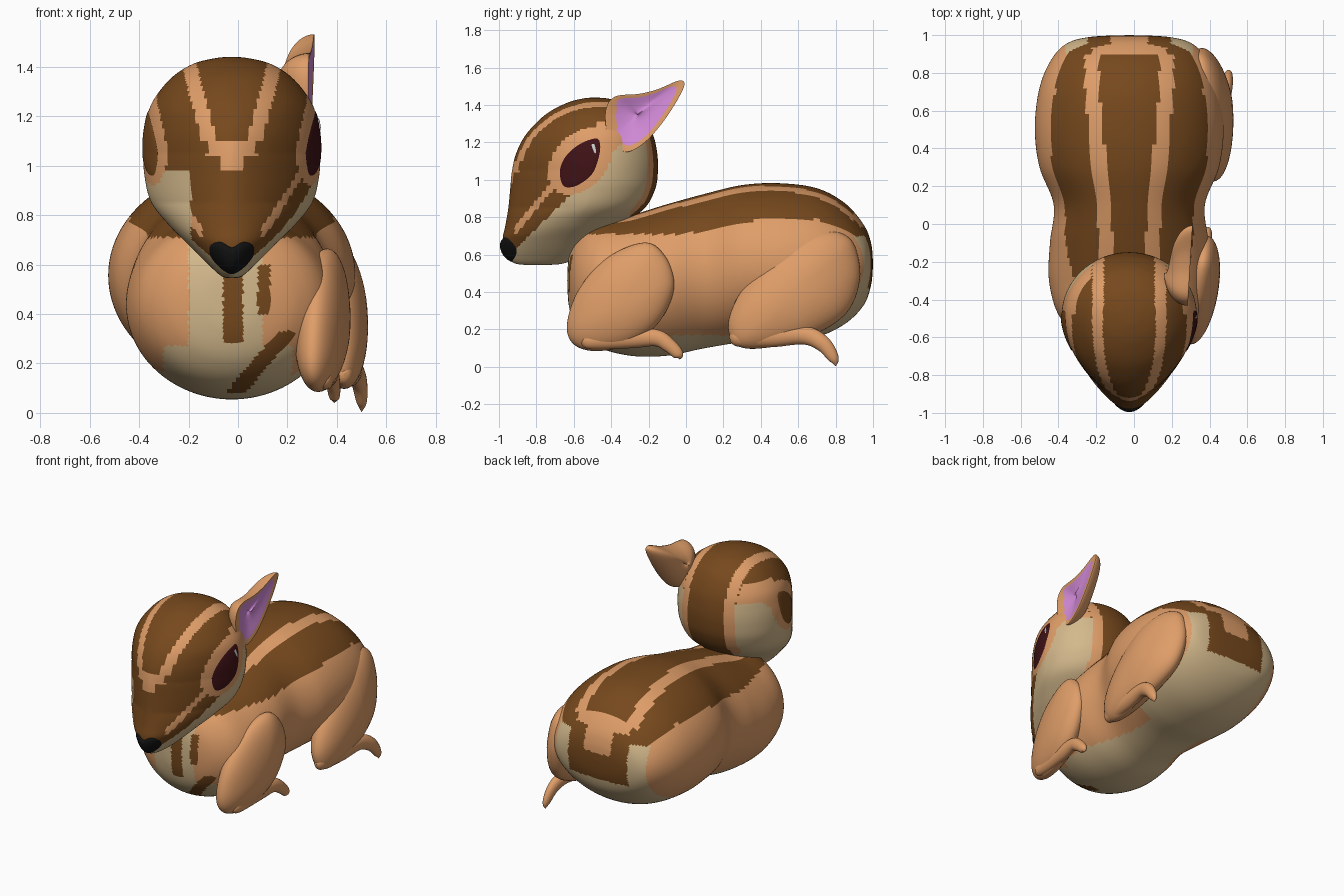
import bpy, bmesh
from math import sin, cos, pi, sqrt, copysign
from mathutils import Vector
from mathutils.bvhtree import BVHTree

if "Cube" in bpy.data.objects:
    bpy.data.objects.remove(bpy.data.objects["Cube"])

CX = -0.025  # symmetry plane of body and head


def material(name, rgb):
    m = bpy.data.materials.new(name)
    m.diffuse_color = (*rgb, 1)
    m.use_nodes = True
    m.node_tree.nodes["Principled BSDF"].inputs["Base Color"].default_value = m.diffuse_color
    return m


COLS = {"tan": (.74, .34, .14), "brown": (.18, .065, .012), "cream": (.65, .48, .26),
        "pink": (.66, .26, .70), "dark_red": (.05, .006, .008), "black": (.006, .006, .006),
        "white": (.9, .9, .9)}
NAMES = list(COLS)
MATS = [material(n, COLS[n]) for n in NAMES]


def spline(rows, steps, closed=False):
    """Catmull-Rom through rows of equal length."""
    n, out = len(rows), []
    for i in range(n if closed else n - 1):
        pick = (lambda k: rows[k % n]) if closed else (lambda k: rows[min(max(k, 0), n - 1)])
        a, b, c, d = (pick(i + k) for k in (-1, 0, 1, 2))
        for s in range(steps):
            t = s / steps
            out.append([.5 * (2 * q + (r - p) * t + (2 * p - 5 * q + 4 * r - w) * t * t
                              + (3 * q - p - 3 * r + w) * t ** 3)
                        for p, q, r, w in zip(a, b, c, d)])
    if not closed:
        out.append(list(rows[-1]))
    return out


def loft(name, rings, color):
    """Skin closed rings; color(face centre, ring index) gives a colour name."""
    bm = bmesh.new()
    vr = [[bm.verts.new(p) for p in ring] for ring in rings]
    n = len(rings[0])
    for i in range(len(vr) - 1):
        for j in range(n):
            k = (j + 1) % n
            f = bm.faces.new((vr[i][j], vr[i][k], vr[i + 1][k], vr[i + 1][j]))
            f.material_index = NAMES.index(color(f.calc_center_median(), i))
            f.smooth = True
    bmesh.ops.remove_doubles(bm, verts=bm.verts, dist=1e-5)
    bmesh.ops.recalc_face_normals(bm, faces=bm.faces)
    used = sorted({f.material_index for f in bm.faces})
    for f in bm.faces:
        f.material_index = used.index(f.material_index)
    me = bpy.data.meshes.new(name)
    bm.to_mesh(me)
    tree = BVHTree.FromBMesh(bm)
    bm.free()
    for u in used:
        me.materials.append(MATS[u])
    ob = bpy.data.objects.new(name, me)
    bpy.context.collection.objects.link(ob)
    return tree


# ---- body: sections along y (y, top, bottom, half width)
def body_color(p, i):
    x, y, z = p
    u = abs(x - CX)
    if y < -.4 and z < .7:  # chest markings
        if z < .33 and abs(x - (-.02 + (z - .07) * .85)) < .04:
            return "brown"
        if (abs(x + .02) < .04 and .28 < z < .6) or (.08 < x < .13 and .4 < z < .6):
            return "brown"
        if -.2 < x < .1 or (z < .27 and -.3 < x < .22):
            return "cream"
        return "tan"
    if y > .9 and z < .9:  # rump markings
        if z > .6 and u < (.2 if z > .75 else .1):
            return "tan"
        if z > .7 and u < .4 or .42 < z <= .7 and u < .22:
            return "brown"
    if z < .17 or (y > .4 and u < .34 and z < .7 - .2 * (y < .9)):
        return "cream"
    a = .09 + .07 * min(max(y / .7, 0), 1)
    if z > .6 and u < a:
        return "brown"
    if z > .6 and u < a + .075:
        return "tan"
    low = .71 + .08 * min(max(y / .4, 0), 1) - .4 * max(0, y - .7)
    return "brown" if z > low else "tan"


body = spline([(-.635, .46, .46, 0), (-.625, .60, .32, .13), (-.58, .70, .20, .27),
               (-.48, .78, .11, .375), (-.3, .81, .06, .425), (-.1, .87, .06, .42),
               (.1, .925, .10, .40), (.3, .972, .13, .475), (.5, .982, .13, .5),
               (.7, .955, .16, .48), (.85, .875, .23, .425), (.95, .76, .33, .34),
               (.99, .66, .44, .21), (1.0, .55, .55, 0)], 10)
rings = []
for y, zt, zb, hw in body:
    zm = (zt + zb) / 2
    rings.append([(CX + hw * sin(2 * pi * j / 128), y, zm + (zt - zb) / 2 * cos(2 * pi * j / 128))
                  for j in range(128)])
loft("body", rings, body_color)


# ---- head: sections along z (z, front, back, half width)
def head_color(p, i):
    x, y, z = p
    u = abs(x - CX)
    dy, dz = y + .565, z - 1.1
    if u > .15 and ((dy * .66 + dz * .75) / .205) ** 2 + ((dz * .66 - dy * .75) / .14) ** 2 < 1:
        return "tan"
    a = .135 if y > -.45 else min(.14, .06 + .27 * (z - 1.1))
    if z > 1.1 or y > -.3:
        if u < a:
            return "brown"
        if u < a + .06:
            return "tan"
    if .98 < z < 1.1 and u < (.04 if z < 1.04 else .1) and y < -.6:
        return "tan"
    if z < min(.62 + (y + .92), 1.2) or (x < -.19 and z < .98 and y < -.5):
        return "cream"
    if u > .12 and y < -.65 and abs(z - .77 - (y + .88) * 1.2) < .025:
        return "tan"
    if y > -.48 and 1.1 < z < 1.31 and u > .2:
        return "tan"
    return "brown"


head = spline([(.545, -.80, -.80, 0), (.552, -.91, -.66, .04), (.60, -.965, -.55, .095),
               (.68, -.98, -.45, .175), (.76, -.965, -.34, .255), (.85, -.95, -.22, .325),
               (.95, -.94, -.165, .352), (1.05, -.93, -.15, .358), (1.15, -.905, -.155, .35),
               (1.25, -.85, -.18, .325), (1.35, -.75, -.24, .25), (1.41, -.64, -.33, .16),
               (1.435, -.55, -.42, .065), (1.44, -.49, -.49, 0)], 10)
rings = []
for z, y0, y1, hw in head:
    ym, ring = y0 + .57 * (y1 - y0), []
    for j in range(128):
        s, c = sin(2 * pi * j / 128), cos(2 * pi * j / 128)
        n = 1.6 + .4 * min(max((z - 1.05) / .3, (.85 - z) / .15, 0), 1) if c > 0 else 2
        e = 2 / n
        ring.append((CX + hw * copysign(abs(s) ** e, s),
                     ym + (y0 - ym if c > 0 else y1 - ym) * abs(c) ** e, z))
    rings.append(ring)
head_tree = loft("head", rings, head_color)


# ---- patches laid on the head (eyes and nose)
def patch(name, outline, direction, base, bulge, col, scale=1.0):
    d = Vector(direction)
    pts = spline(outline, 6, True)
    ca, cb = (sum(p[k] for p in pts) / len(pts) for k in (0, 1))
    rings = []
    for i in range(13):
        r, ring = i / 12, []
        for a, b in pts:
            a, b = ca + (a - ca) * r * scale, cb + (b - cb) * r * scale
            start = Vector((0, a, b)) if d.x else Vector((a, 0, b))
            hit = head_tree.ray_cast(start - d * 2, d)[0]
            if hit is None:
                hit = head_tree.find_nearest(start - d * .97)[0]
            ring.append(hit - d * (base + bulge * sqrt(1 - r * r)))
        rings.append(ring)
    loft(name, rings, lambda p, i: col)


eye = [(-.67, .955), (-.69, 1.04), (-.655, 1.13), (-.57, 1.205), (-.47, 1.24), (-.445, 1.2),
       (-.455, 1.12), (-.49, 1.03), (-.55, .975), (-.615, .945)]
for side, label, inner in ((1, "right", "dark_red"), (-1, "left", "brown")):
    patch(label + "_eye_rim", eye, (-side, 0, 0), -.003, .006, "black")
    patch(label + "_eye", eye, (-side, 0, 0), .002, .006, inner, .88)
patch("eye_glint", [(-.505, 1.185), (-.49, 1.19), (-.48, 1.15), (-.49, 1.145)],
      (-1, 0, 0), .009, .002, "white")
patch("nose", [(CX + x, z) for x, z in
               ((0, .67), (.045, .692), (.088, .68), (.09, .635), (.05, .585), (0, .558),
                (-.05, .585), (-.09, .635), (-.088, .68), (-.045, .692))],
      (0, 1, 0), -.003, .02, "black")


# ---- ear: cupped leaf with a pink inside
pts = spline([(-.42, 1.24), (-.43, 1.37), (-.38, 1.445), (-.25, 1.46), (-.15, 1.485),
              (-.04, 1.53), (-.008, 1.51), (-.05, 1.42), (-.13, 1.30), (-.22, 1.2),
              (-.31, 1.15), (-.38, 1.18)], 6, True)
rings = []
for i in range(49):
    r = sin(pi * i / 48)
    rings.append([(.285 + .06 * (y + .43) - (.125 * sqrt(max(0, 1 - r * r)) if i <= 24
                                             else .028 * (1 - r * r) ** 1.5),
                   -.26 + (y + .26) * r, 1.35 + (z - 1.35) * r) for y, z in pts])
loft("right_ear", rings, lambda p, i: "pink" if i > 32 and p.y > -.37 else "tan")


# ---- legs on the right side: rounded thigh plus tapering foot
def thigh(name, outline, xmid, thick):
    pts = spline(outline, 7, True)
    cy, cz = (sum(p[k] for p in pts) / len(pts) for k in (0, 1))
    rings = []
    for i in range(25):
        f = pi * (i / 24 - .5)
        r = max(cos(f), 0)
        rings.append([(xmid(y, z) + thick * sin(f), y, z) for y, z in
                      ((cy + (a - cy) * r, cz + (b - cz) * r) for a, b in pts)])
    loft(name, rings, lambda p, i: "tan")


def foot(name, path, width):
    rows, rings = spline(path, 8), []
    for i, (x, y, z, r) in enumerate(rows):
        a, b = rows[max(i - 1, 0)], rows[min(i + 1, len(rows) - 1)]
        t = Vector((0, b[1] - a[1], b[2] - a[2])).normalized()
        rings.append([(x + width * r * cos(2 * pi * j / 24), y - t.z * r * sin(2 * pi * j / 24),
                       z + t.y * r * sin(2 * pi * j / 24)) for j in range(24)])
    loft(name, rings, lambda p, i: "tan")


thigh("front_leg", [(-.22, .665), (-.11, .59), (-.062, .45), (-.10, .31), (-.19, .19), (-.33, .11),
                    (-.5, .085), (-.61, .13), (-.635, .24), (-.57, .42), (-.42, .585)],
      lambda y, z: .345 + .14 * (y + .33), .105)
foot("front_foot", [(.35, -.56, .14, 0), (.35, -.52, .14, .045), (.36, -.3, .155, .055),
                    (.375, -.16, .155, .045), (.385, -.09, .115, .038),
                    (.39, -.04, .065, .028), (.39, -.032, .04, 0)], .75)
thigh("hind_leg", [(.73, .725), (.58, .68), (.42, .56), (.28, .38), (.225, .22), (.28, .11),
                   (.45, .105), (.68, .17), (.86, .29), (.93, .47), (.905, .64), (.84, .71)],
      lambda y, z: .405 + .08 * (.4 - z) - .2 * max(0, y - .6) ** 1.5, .12)
foot("hind_foot", [(.43, .23, .16, 0), (.43, .27, .16, .05), (.45, .45, .165, .06),
                   (.47, .63, .17, .05), (.49, .73, .125, .043),
                   (.5, .79, .045, .028), (.5, .80, .003, 0)], .75)
